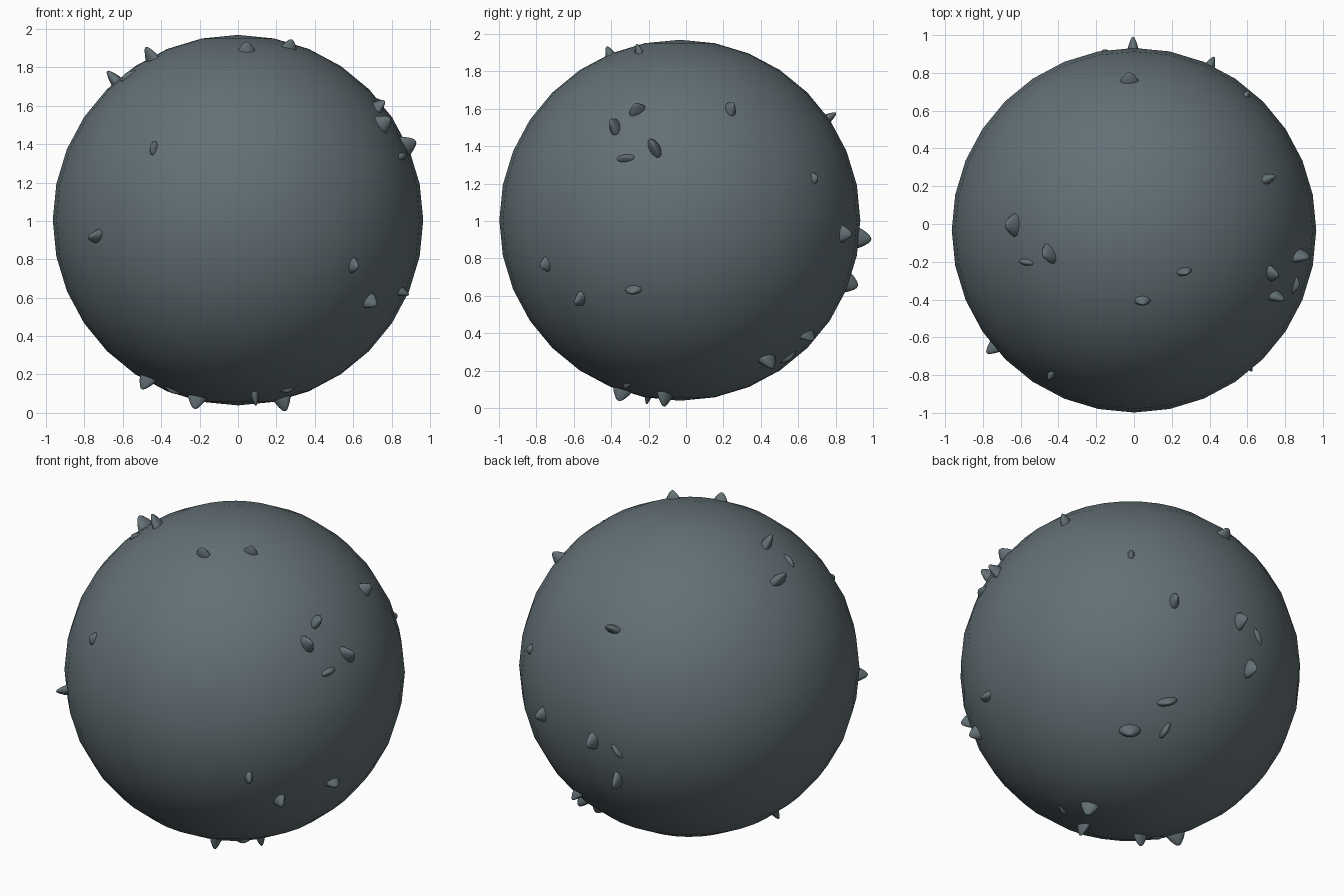
import bpy, bmesh, math
from mathutils import Vector, Matrix

R = 0.965
C = Vector((0, -0.033, 1.004))

slate = bpy.data.materials.new("slate_grey")
slate.diffuse_color = (0.125, 0.162, 0.178, 1)


def finish(obj):
    obj.data.materials.append(slate)
    for p in obj.data.polygons:
        p.use_smooth = True


# Main round body
bpy.ops.mesh.primitive_uv_sphere_add(segments=32, ring_count=16, radius=R, location=C)
body = bpy.context.object
body.name = "round_body"
finish(body)

# Tooth profile: (relative radius, relative height)
PROFILE = [(1.05, -0.35), (1.0, 0.0), (0.84, 0.3), (0.6, 0.6), (0.36, 0.85), (0.17, 0.97)]
SIDES = 12


def spike(name, pos, axis, length, width, height):
    """Flattened rounded tooth standing on the body, long side along axis."""
    n = (Vector(pos) - C).normalized()
    a = Vector(axis)
    a = (a - n * a.dot(n)).normalized()
    b = n.cross(a)
    base = C + n * (R - 0.006)
    bm = bmesh.new()
    rings = []
    for r, h in PROFILE:
        ring = []
        for i in range(SIDES):
            t = 2 * math.pi * i / SIDES
            ring.append(bm.verts.new(base + a * (math.cos(t) * r * length / 2)
                                     + b * (math.sin(t) * r * width / 2) + n * (h * height)))
        rings.append(ring)
    for lo, hi in zip(rings, rings[1:]):
        for i in range(SIDES):
            j = (i + 1) % SIDES
            bm.faces.new((lo[i], lo[j], hi[j], hi[i]))
    tip = bm.verts.new(base + n * height)
    for i in range(SIDES):
        bm.faces.new((rings[-1][i], rings[-1][(i + 1) % SIDES], tip))
    bm.faces.new(rings[0][::-1])
    bm.normal_update()
    me = bpy.data.meshes.new(name)
    bm.to_mesh(me)
    bm.free()
    obj = bpy.data.objects.new(name, me)
    bpy.context.collection.objects.link(obj)
    finish(obj)


Z = (0, 0, 1)
X = (1, 0, 0)
Y = (0, 1, 0)
D = (-0.77, 0.64, 0.2)

# Spikes on the front
spike("spike_front_1", (-0.44, -0.80, 1.38), Z, 0.08, 0.04, 0.03)
spike("spike_front_2", (-0.74, -0.65, 0.92), (0.8, -0.8, 1), 0.09, 0.055, 0.06)
spike("spike_front_3", (0.61, -0.76, 0.765), Z, 0.085, 0.045, 0.045)
spike("spike_front_4", (0.69, -0.57, 0.58), (0.4, 0.2, 1), 0.09, 0.055, 0.055)
spike("spike_front_5", (0.865, -0.285, 0.625), (0, 1, 0.2), 0.095, 0.05, 0.045)

# Spikes on the top
spike("spike_top_1", (0.045, -0.41, 1.90), X, 0.09, 0.055, 0.05)
spike("spike_top_2", (0.27, -0.255, 1.915), (1, 0.2, 0), 0.085, 0.045, 0.05)
spike("spike_top_3", (-0.455, -0.16, 1.86), (0.5, -1, 0), 0.115, 0.06, 0.072)
spike("spike_top_4", (-0.65, -0.005, 1.745), Y, 0.125, 0.065, 0.075)
spike("spike_top_5", (-0.578, -0.205, 1.765), (1, -0.15, 0.7), 0.095, 0.035, 0.02)

# Spikes on the right
spike("spike_right_1", (0.735, -0.265, 1.60), (0, 1, 0.8), 0.095, 0.055, 0.055)
spike("spike_right_2", (0.755, -0.385, 1.51), (0, 0.3, -1), 0.105, 0.06, 0.065)
spike("spike_right_3", (0.88, -0.17, 1.395), (0, 0.5, -1), 0.12, 0.06, 0.065)
spike("spike_right_4", (0.855, -0.325, 1.338), Y, 0.10, 0.042, 0.025)
spike("spike_right_5", (0.71, 0.24, 1.60), (0.7, 0.3, -1), 0.09, 0.055, 0.055)

# Spikes on the back
spike("spike_back_1", (0.60, 0.69, 1.23), Z, 0.065, 0.038, 0.025)
spike("spike_back_2", (0.41, 0.855, 0.93), Z, 0.095, 0.055, 0.055)
spike("spike_back_3", (-0.005, 0.96, 0.905), (0.1, 0, 1), 0.11, 0.06, 0.07)
spike("spike_back_4", (-0.16, 0.915, 0.87), (-0.8, 0, -1), 0.105, 0.035, 0.02)
spike("spike_back_5", (-0.13, 0.865, 0.67), Z, 0.115, 0.055, 0.065)
spike("spike_back_6", (-0.025, 0.775, 1.56), X, 0.10, 0.05, 0.055)

# Spikes low on the back right
spike("spike_low_1", (0.30, 0.655, 0.385), D, 0.12, 0.05, 0.05)
spike("spike_low_2", (0.40, 0.44, 0.25), (-0.77, 0.64, 0), 0.125, 0.075, 0.065)
spike("spike_low_3", (0.23, 0.55, 0.27), (-0.06, 0.7, 0.87), 0.105, 0.04, 0.022)

# Spikes underneath
spike("spike_under_1", (0.235, -0.115, 0.055), D, 0.11, 0.06, 0.07)
spike("spike_under_2", (0.09, -0.35, 0.07), Y, 0.105, 0.045, 0.065)
spike("spike_under_3", (0.26, -0.32, 0.11), (1, 0.3, 0), 0.09, 0.035, 0.02)
spike("spike_under_4", (-0.22, -0.205, 0.05), X, 0.10, 0.045, 0.065)
spike("spike_under_5", (-0.48, -0.195, 0.16), (-0.6, 0.64, 0.3), 0.11, 0.06, 0.068)
spike("spike_under_6", (-0.34, -0.20, 0.11), X, 0.10, 0.035, 0.02)
